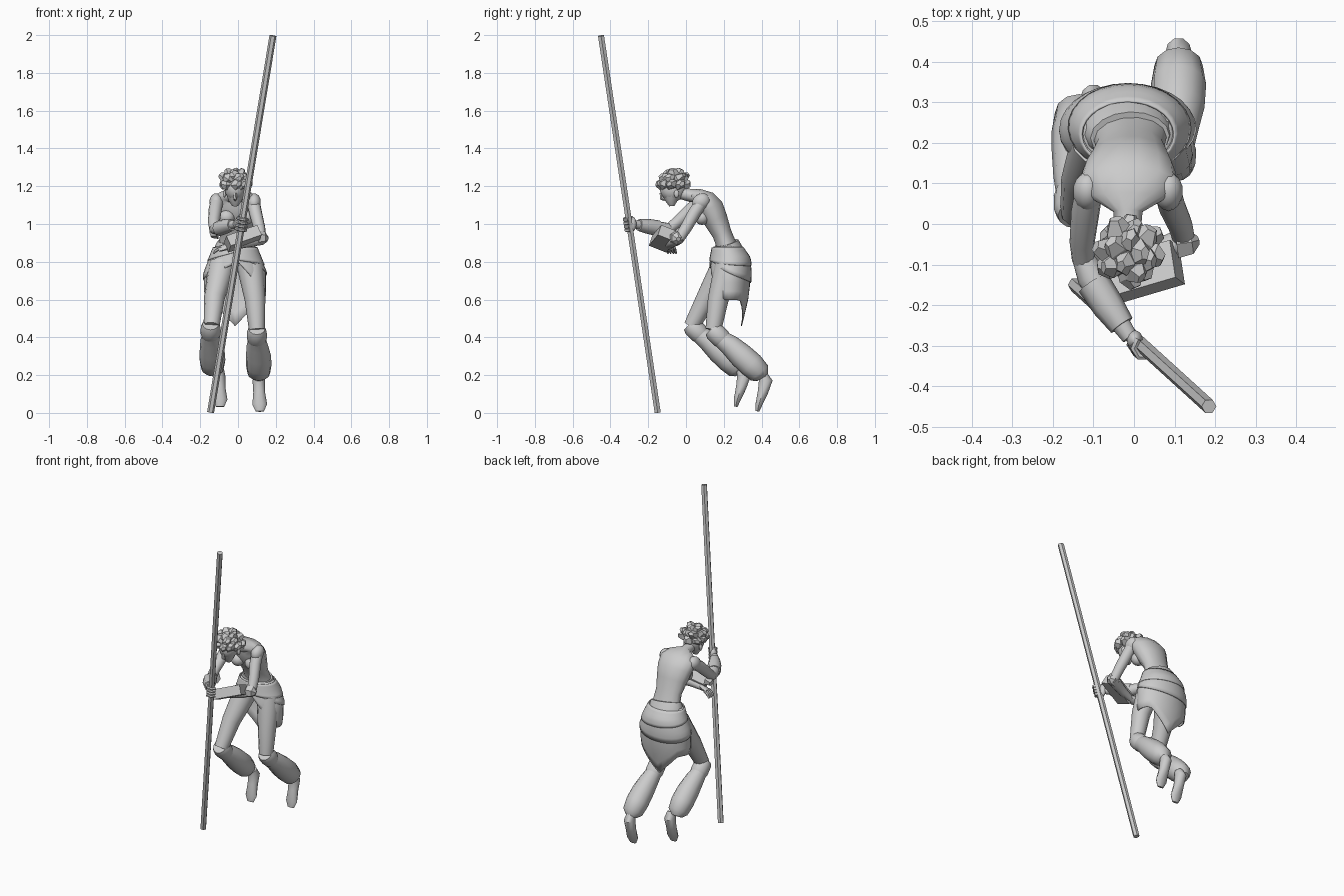
import bpy, bmesh, math, random
from mathutils import Vector, Matrix

cube = bpy.data.objects.get("Cube")
if cube:
    bpy.data.objects.remove(cube, do_unlink=True)

clay = bpy.data.materials.new("plain_grey")
clay.use_nodes = True
GREY = (0.6, 0.6, 0.6, 1)
clay.diffuse_color = GREY
clay.node_tree.nodes["Principled BSDF"].inputs["Base Color"].default_value = GREY

AXIS_X, AXIS_Z = Vector((1, 0, 0)), Vector((0, 0, 1))


def finish(name, bm, smooth=True, closed=True):
    """Turn a bmesh into a shaded, coloured object."""
    if closed:
        bmesh.ops.recalc_face_normals(bm, faces=bm.faces)
    mesh = bpy.data.meshes.new(name)
    bm.to_mesh(mesh)
    bm.free()
    mesh.materials.append(clay)
    for face in mesh.polygons:
        face.use_smooth = smooth
    if smooth:
        mesh.set_sharp_from_angle(angle=math.radians(45))
    obj = bpy.data.objects.new(name, mesh)
    bpy.context.collection.objects.link(obj)
    return obj


def loft(name, stations, ref=AXIS_X, sides=12, smooth=True):
    """Skin ellipses (x, y, z, half width[, half depth]) along a path."""
    bm = bmesh.new()
    points = [Vector(s[:3]) for s in stations]
    rings = []
    for i, s in enumerate(stations):
        tangent = points[min(i + 1, len(points) - 1)] - points[max(i - 1, 0)]
        tangent.normalize()
        wide = (ref - tangent * ref.dot(tangent)).normalized()
        deep = tangent.cross(wide)
        ring = []
        for k in range(sides):
            a = math.tau * k / sides
            offset = wide * s[3] * math.cos(a) + deep * s[-1] * math.sin(a)
            ring.append(bm.verts.new(points[i] + offset))
        rings.append(ring)
    for low, high in zip(rings, rings[1:]):
        for k in range(sides):
            n = (k + 1) % sides
            bm.faces.new((low[k], low[n], high[n], high[k]))
    bm.faces.new(rings[0])
    bm.faces.new(rings[-1])
    return finish(name, bm, smooth)


def ball(name, centre, size, tilt=0):
    bm = bmesh.new()
    place = Matrix.Translation(centre) @ Matrix.Rotation(tilt, 4, "X")
    bmesh.ops.create_uvsphere(bm, u_segments=14, v_segments=9, radius=1,
                              matrix=place @ Matrix.Diagonal((*size, 1)))
    return finish(name, bm)


# Long staff
foot, tip = Vector((-.145, -.15, .003)), Vector((.185, -.45, 1.997))
staff_dir = (tip - foot).normalized()
loft("staff", [(*foot, .0185), (*tip, .0185)], sides=6, smooth=False)

# Bent torso, neck and bust
loft("torso", [
    (-.01, .235, .8, .11, .07), (-.01, .222, .87, .092, .055),
    (-.01, .19, .95, .085, .053), (-.01, .158, 1.02, .1, .066),
    (-.012, .13, 1.08, .115, .073), (-.014, .1, 1.125, .122, .06),
    (-.015, .065, 1.15, .095, .038), (-.015, .03, 1.15, .036),
    (-.015, -.04, 1.165, .03)], sides=14)
for side in (-1, 1):
    ball("bust", (-.01 + side * .05, .085, 1.035), (.043, .04, .04))
    ball("shoulder", (-.015 + side * .1, .08, 1.118), (.036, .05, .042), .6)

# Bowed head
ball("head", (-.015, -.07, 1.185), (.055, .068, .068), .7)
loft("jaw", [(-.015, -.075, 1.165, .05, .055), (-.015, -.078, 1.125, .036, .034),
             (-.015, -.075, 1.095, .016, .014)])
loft("nose", [(-.015, -.132, 1.165, .008), (-.015, -.128, 1.135, .011),
              (-.015, -.112, 1.125, .005)], sides=5)
for side in (-1, 1):
    ball("ear", (-.015 + side * .056, -.05, 1.16), (.008, .014, .02))

# Chunky faceted hair locks over the crown
random.seed(7)
crown = Vector((-.015, -.068, 1.208))
for row, (rise, count) in enumerate(((.05, 8), (.6, 7), (1.1, 4))):
    for k in range(count):
        a = math.tau * (k + row / 2) / count
        out = Vector((math.cos(a) * math.cos(rise),
                      math.sin(a) * math.cos(rise), math.sin(rise)))
        reach = random.uniform(.08, .1)
        swirl = Vector((-math.sin(a), math.cos(a), 0)) * random.uniform(-.03, .03)
        loft("hair_lock", [(*(crown + out * .03), .03),
                           (*(crown + out * .065 + swirl / 2), .036, .028),
                           (*(crown + out * reach + swirl), .018, .012)],
             ref=Vector((.3, .8, .5)), sides=5, smooth=False)


def drape(name, top, levels, hem, grow=0):
    """Open wrap skirt: each angle runs from the waist down to its hem."""
    bm = bmesh.new()
    rows = []
    count = 28
    for k in range(count + 1):
        t = -1 + 2 * k / count          # -1 and 1 meet in front, 0 is the back
        a = math.pi * t
        bottom = hem(t)
        row = []
        for step in range(7):
            z = top + (bottom - top) * step / 6
            for hi, lo in zip(levels, levels[1:]):
                if z >= lo[0] or lo is levels[-1]:
                    f = (hi[0] - z) / (hi[0] - lo[0])
                    y, rx, ry = (p + (q - p) * f for p, q in zip(hi[1:], lo[1:]))
                    break
            row.append(bm.verts.new((-.015 + (rx + grow) * math.sin(a),
                                     y + (ry + grow) * math.cos(a), z)))
        rows.append(row)
    for left, right in zip(rows, rows[1:]):
        for i in range(6):
            bm.faces.new((left[i], left[i + 1], right[i + 1], right[i]))
    obj = finish(name, bm, closed=False)
    cloth = obj.modifiers.new("thickness", "SOLIDIFY")
    cloth.thickness = .006
    return obj


# Wrapped skirt with a pointed back flap, an upper fold and a belt
HIPS = ((.89, .217, .096, .062), (.82, .234, .125, .093),
        (.74, .232, .158, .105), (.62, .228, .158, .1), (.46, .22, .13, .07))


def skirt_hem(t):
    d = abs(t)
    if d < .3:
        return .46 + .46 * d
    return .598 if d < .6 else .598 + (d - .6) * .55


drape("skirt", .88, HIPS, skirt_hem)
drape("skirt_fold", .87, HIPS, lambda t: .69 + .13 * t * t + .03 * t, .006)
drape("hip_wrap", .875, HIPS, lambda t: .78 + .05 * t * t - .02 * t, .01)
loft("belt", [(-.01, .215, .9, .098, .064), (-.013, .222, .875, .108, .072),
              (-.015, .228, .85, .112, .08)], sides=16)


def leg(name, hip, thigh, knee, shift, toe_in):
    """Thigh, knee cuff, puffed legging and pointed foot."""
    loft(name + "_thigh", [(*hip, .072), (*thigh, .055), (*knee, .042)])

    def put(x, y, z, *radii):
        return (x + shift[0], y + shift[1], z + shift[2], *radii)

    loft(name + "_knee_cuff", [put(.1, .135, .445, .043), put(.1, .15, .43, .052),
                               put(.1, .185, .395, .053), put(.1, .2, .38, .046)])
    loft(name + "_legging", [
        put(.1, .18, .395, .046), put(.102, .23, .36, .056),
        put(.108, .29, .305, .066), put(.11, .345, .255, .068),
        put(.11, .39, .21, .06), put(.11, .405, .185, .032)])
    loft(name + "_foot", [
        put(.11 + toe_in, .405, .205, .026), put(.11 + toe_in, .422, .17, .033, .038),
        put(.112 + toe_in, .407, .11, .031, .029),
        put(.115 + toe_in, .386, .045, .039, .019),
        put(.115 + toe_in, .378, .008, .022, .01)], sides=10)


leg("left", (.065, .222, .78), (.09, .17, .6), (.1, .145, .44), (0, 0, 0), 0)
leg("right", (-.085, .205, .78), (-.125, .11, .61), (-.14, .03, .46),
    (-.245, -.115, .025), .035)

# Right arm reaching for the staff
loft("right_upper_arm", [(-.11, .09, 1.125, .034), (-.12, .03, 1.08, .035),
                         (-.128, -.045, 1.01, .031), (-.125, -.09, .975, .028)])
loft("right_forearm", [(-.128, -.075, .975, .027), (-.105, -.13, .975, .036),
                       (-.055, -.215, .99, .028), (-.01, -.28, 1, .02)], AXIS_Z)
loft("right_bracer", [(-.1, -.145, .977, .042), (-.065, -.2, .987, .04),
                      (-.03, -.25, .995, .032)], AXIS_Z, 8)
grip = foot + (tip - foot) * .5
ball("right_palm", grip + Vector((-.018, .014, 0)), (.02, .024, .04))

# Fingers curled around the staff
across = staff_dir.cross(AXIS_X).normalized()
along = across.cross(staff_dir)
for i in range(4):
    base = grip + staff_dir * (i - 1.5) * .019
    curl = [base + along * .026 * math.cos(a) + across * .026 * math.sin(a)
            for a in (math.pi * (.7 + .32 * j) for j in range(5))]
    loft("right_finger", [(*p, .009) for p in curl], staff_dir, 6)

# Left arm folded across the waist
loft("left_upper_arm", [(.08, .09, 1.125, .034), (.093, .045, 1.06, .034),
                        (.113, 0, .98, .031), (.122, -.035, .925, .028)])
loft("left_forearm", [(.13, -.03, .92, .024), (.085, -.06, .915, .034),
                      (.02, -.085, .9, .029), (-.05, -.095, .88, .02)], AXIS_Z)
loft("left_palm", [(-.04, -.095, .885, .018), (-.075, -.09, .875, .032, .014),
                   (-.1, -.085, .868, .028, .012)], Vector((0, 1, .4)), 8)
for i in range(4):
    y = -.062 - i * .014
    loft("left_finger", [(-.09, y, .875, .008), (-.115, y + .004, .86, .008),
                         (-.13, y + .01, .845, .005)], AXIS_Z, 6)
loft("left_elbow_guard", [(.105, -.05, .925, .04), (.14, -.045, .925, .034),
                          (.158, -.04, .92, .012)], AXIS_Z, 6, False)
loft("right_elbow_guard", [(-.115, -.06, .955, .036), (-.145, -.055, .945, .02)],
     AXIS_Z, 6, False)

# Block held along the left forearm
box = bmesh.new()
reach = Vector((.17, .05, .06)).normalized()
flat = reach.cross(Vector((0, .4, 1))).normalized()
frame = Matrix((reach, flat, reach.cross(flat))).transposed().to_4x4()
bmesh.ops.create_cube(box, size=1, matrix=Matrix.Translation((.025, -.118, .922))
                      @ frame @ Matrix.Diagonal((.18, .1, .06, 1)))
finish("forearm_block", box, False)
